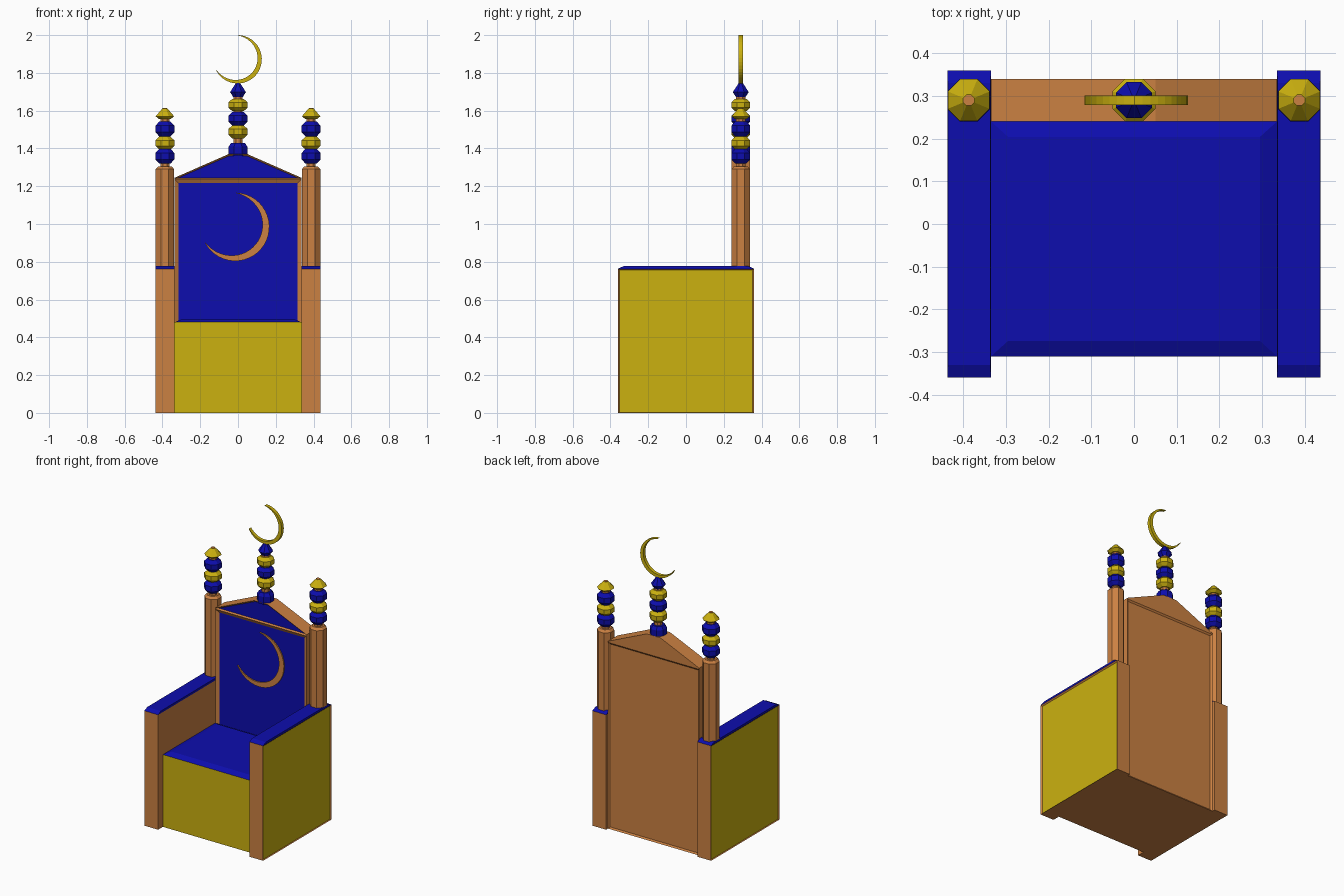
import bpy, bmesh
from math import sin, cos, pi, radians

if "Cube" in bpy.data.objects:
    bpy.data.objects.remove(bpy.data.objects["Cube"])


def material(name, rgb):
    m = bpy.data.materials.new(name)
    m.use_nodes = True
    m.diffuse_color = (*rgb, 1)
    m.node_tree.nodes["Principled BSDF"].inputs["Base Color"].default_value = (*rgb, 1)
    return m


WOOD = material("warm wood", (0.60, 0.22, 0.055))
BLUE = material("deep blue", (0.004, 0.004, 0.42))
GOLD = material("gold", (0.60, 0.44, 0.005))


def finish(name, bm, *mats):
    bmesh.ops.recalc_face_normals(bm, faces=bm.faces)
    me = bpy.data.meshes.new(name)
    bm.to_mesh(me)
    bm.free()
    for m in mats:
        me.materials.append(m)
    ob = bpy.data.objects.new(name, me)
    bpy.context.collection.objects.link(ob)
    return ob


def prism(points, y0, y1):
    """Extrude an x-z outline from y0 to y1."""
    bm = bmesh.new()
    f = bm.faces.new([bm.verts.new((x, y0, z)) for x, z in points])
    ext = bmesh.ops.extrude_face_region(bm, geom=[f])["geom"]
    for v in ext:
        if isinstance(v, bmesh.types.BMVert):
            v.co.y = y1
    bmesh.ops.recalc_face_normals(bm, faces=bm.faces)
    return bm


def block(x0, x1, y0, y1, z0, z1):
    return prism([(x0, z0), (x1, z0), (x1, z1), (x0, z1)], y0, y1)


def sink(bm, axis, sign, border, depth, mat, to_floor=False):
    """Recess a panel into the face that looks along the given axis."""
    f = next(f for f in bm.faces if f.normal[axis] * sign > 0.9)
    bmesh.ops.inset_region(bm, faces=[f], thickness=border, depth=-depth)
    f.material_index = mat
    if to_floor:
        for v in f.verts:
            if v.co.z < 0.1:
                v.co.z = 0.002


def cushion(name, x0, x1, y0, y1, z0, z1, dx, dy):
    """Low block whose top is drawn in by dx and dy."""
    bm = block(x0, x1, y0, y1, z0, z1)
    cx, cy = (x0 + x1) / 2, (y0 + y1) / 2
    for v in bm.verts:
        if v.co.z > (z0 + z1) / 2:
            v.co.x += dx if v.co.x < cx else -dx
            v.co.y += dy if v.co.y < cy else -dy
    return finish(name, bm, BLUE)


def turned(name, x, profile, mat):
    """Eight-sided turned part from (flat radius, height) pairs."""
    bm = bmesh.new()
    rings = []
    for r, z in profile:
        c = r / cos(pi / 8)
        rings.append([bm.verts.new((x + c * cos(a), 0.29 + c * sin(a), z))
                      for a in [pi / 8 + k * pi / 4 for k in range(8)]])
    for lo, hi in zip(rings, rings[1:]):
        for k in range(8):
            n = (k + 1) % 8
            bm.faces.new((lo[k], lo[n], hi[n], hi[k]))
    bm.faces.new(rings[0])
    bm.faces.new(rings[-1])
    return finish(name, bm, mat)


def bead(name, x, z0, z1, mat):
    h = z1 - z0
    turned(name, x, [(0.03, z0), (0.05, z0 + h * 0.28),
                     (0.05, z1 - h * 0.28), (0.03, z1)], mat)


def crescent(name, cx, cz, radius, width, y0, y1, mat):
    """Tapered arc opening to the upper left."""
    steps = 28
    outer, inner = [], []
    for i in range(steps + 1):
        u = 2 * i / steps - 1
        a = radians(-32 + 121 * u)
        r = radius - 0.002 - width * (1 - u * u)
        outer.append((cx + radius * cos(a), cz + radius * sin(a)))
        inner.append((cx + r * cos(a), cz + r * sin(a)))
    bm = bmesh.new()
    rows = [[bm.verts.new((x, y, z)) for x, z in pts]
            for pts, y in ((outer, y0), (inner, y0), (inner, y1), (outer, y1))]
    for i in range(steps):
        for k in range(4):
            a, b = rows[k], rows[(k + 1) % 4]
            bm.faces.new((a[i], a[i + 1], b[i + 1], b[i]))
    for i in (0, steps):
        bm.faces.new([row[i] for row in rows])
    finish(name, bm, mat)


# Seat: gold front, wooden underside, blue cushion
bm = block(-0.335, 0.335, -0.31, 0.24, 0, 0.48)
for f in bm.faces:
    f.material_index = 1 if f.normal.z < -0.9 else 0
finish("seat_base", bm, GOLD, WOOD)
cushion("seat_cushion", -0.335, 0.335, -0.31, 0.24, 0.48, 0.497, 0.04, 0.036)

# Backrest with recessed panels
bm = block(-0.335, 0.335, 0.24, 0.34, 0, 1.237)
sink(bm, 1, -1, 0.03, 0.012, 1)
sink(bm, 1, 1, 0.015, 0.008, 0)
finish("backrest", bm, WOOD, BLUE)

# Gable above the backrest
bm = prism([(-0.335, 1.237), (0.335, 1.237), (0.335, 1.245), (0.05, 1.37),
            (-0.05, 1.37), (-0.335, 1.245)], 0.24, 0.34)
sink(bm, 1, -1, 0.01, 0.01, 1)
finish("gable", bm, WOOD, BLUE)

crescent("backrest_crescent", -0.015, 0.985, 0.181, 0.037, 0.244, 0.2525, WOOD)

# Arms, pillars and side finials
for side, s in (("left", 1), ("right", -1)):
    x0, x1 = sorted((s * 0.335, s * 0.437))
    bm = block(x0, x1, -0.36, 0.36, 0, 0.763)
    sink(bm, 0, s, 0.011, 0.008, 1, to_floor=True)
    finish(side + "_arm", bm, WOOD, GOLD)
    cushion(side + "_arm_pad", x0, x1, -0.36, 0.36, 0.763, 0.777, 0.001, 0.03)

    x = s * 0.387
    turned(side + "_pillar", x, [(0.049, 0.765), (0.049, 1.29), (0.036, 1.305)], WOOD)
    turned(side + "_finial_rod", x, [(0.024, 1.30), (0.024, 1.56)], WOOD)
    bead(side + "_lower_bead", x, 1.32, 1.398, BLUE)
    bead(side + "_middle_bead", x, 1.395, 1.462, GOLD)
    bead(side + "_upper_bead", x, 1.464, 1.542, BLUE)
    turned(side + "_finial_tip", x, [(0.03, 1.555), (0.049, 1.57), (0.013, 1.612)], GOLD)
    turned(side + "_finial_cap", x, [(0.012, 1.60), (0.012, 1.614)], WOOD)

# Centre finial
turned("centre_rod", 0, [(0.024, 1.36), (0.024, 1.69)], WOOD)
turned("centre_base", 0, [(0.049, 1.36), (0.049, 1.41), (0.036, 1.43)], BLUE)
bead("centre_lower_bead", 0, 1.453, 1.523, GOLD)
bead("centre_middle_bead", 0, 1.522, 1.593, BLUE)
bead("centre_upper_bead", 0, 1.597, 1.663, GOLD)
turned("centre_tip", 0, [(0.025, 1.672), (0.042, 1.698), (0.01, 1.748)], BLUE)
crescent("top_crescent", -0.002, 1.872, 0.128, 0.022, 0.279, 0.301, GOLD)
